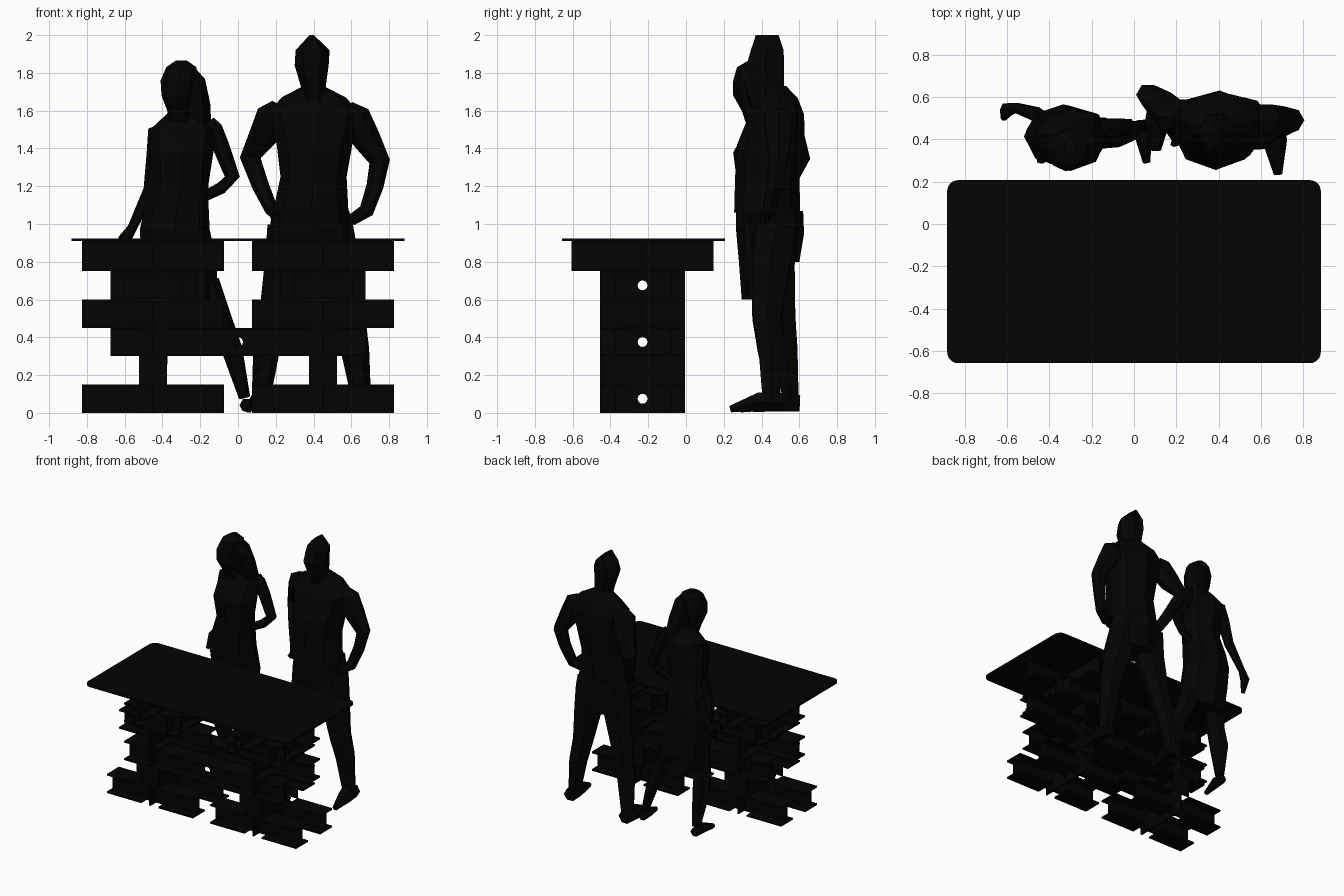
import bpy, bmesh, math
from mathutils import Vector

if "Cube" in bpy.data.objects:
    bpy.data.objects.remove(bpy.data.objects["Cube"])

black = bpy.data.materials.new("black")
black.diffuse_color = (0.001, 0.001, 0.001, 1)
black.use_nodes = True
black.node_tree.nodes["Principled BSDF"].inputs["Base Color"].default_value = black.diffuse_color


def finish(bm, name):
    bmesh.ops.recalc_face_normals(bm, faces=bm.faces[:])
    me = bpy.data.meshes.new(name)
    bm.to_mesh(me)
    bm.free()
    me.materials.append(black)
    ob = bpy.data.objects.new(name, me)
    bpy.context.collection.objects.link(ob)
    return ob


def box(bm, x0, x1, y0, y1, z0, z1):
    v = [bm.verts.new((x, y, z)) for z in (z0, z1)
         for x, y in ((x0, y0), (x1, y0), (x1, y1), (x0, y1))]
    for f in ((3, 2, 1, 0), (4, 5, 6, 7), (0, 1, 5, 4), (1, 2, 6, 5), (2, 3, 7, 6), (3, 0, 4, 7)):
        bm.faces.new([v[i] for i in f])


def plate(bm, to3d, a0, a1, z0, z1, hole=None):
    """Thin upright web, optionally with a round hole; to3d maps (a, z, depth) to space."""
    loops = [[(a0, z0), (a1, z0), (a1, z1), (a0, z1)]]
    if hole is not None:
        zc = (z0 + z1) / 2
        loops.append([(hole + .026 * math.cos(i * math.pi / 8),
                       zc + .026 * math.sin(i * math.pi / 8)) for i in range(16)])
    edges = []
    for lp in loops:
        vs = [bm.verts.new(to3d(a, z, -T / 2)) for a, z in lp]
        edges += [bm.edges.new((vs[i], vs[i - 1])) for i in range(len(vs))]
    res = bmesh.ops.triangle_fill(bm, edges=edges, use_beauty=True)
    faces = [g for g in res["geom"] if isinstance(g, bmesh.types.BMFace)]
    ext = bmesh.ops.extrude_face_region(bm, geom=faces, use_keep_orig=True)
    off = Vector(to3d(0, 0, T)) - Vector(to3d(0, 0, 0))
    bmesh.ops.translate(bm, vec=off, verts=[g for g in ext["geom"] if isinstance(g, bmesh.types.BMVert)])


T, W, YC = .012, .075, -.23      # plate thickness, half flange, stack centre in y


def x_beam(bm, x0, x1, y, z0, z1, hole=None, flange=True):
    plate(bm, lambda a, z, d: (a, y + d, z), x0, x1, z0, z1, hole)
    if flange:
        box(bm, x0, x1, y - W, y + W, z0, z0 + T)
        box(bm, x0, x1, y - W, y + W, z1 - T, z1)


def y_beam(bm, x, half, z0, z1, hole=None, flange=True):
    plate(bm, lambda a, z, d: (x + d, a, z), YC - half, YC + half, z0, z1, hole)
    if flange:
        box(bm, x - W, x + W, YC - half, YC + half, z0, z0 + T)
        box(bm, x - W, x + W, YC - half, YC + half, z1 - T, z1)


# table top with rounded corners
bm = bmesh.new()
pts = []
for cx, cy, a0 in ((.83, .155, 0), (-.83, .155, 90), (-.83, -.605, 180), (.83, -.605, 270)):
    for i in range(7):
        a = math.radians(a0 + i * 15)
        pts.append((cx + .052 * math.cos(a), cy + .052 * math.sin(a)))
f = bm.faces.new([bm.verts.new((x, y, .909)) for x, y in pts])
ext = bmesh.ops.extrude_face_region(bm, geom=[f], use_keep_orig=True)
bmesh.ops.translate(bm, vec=(0, 0, .015), verts=[g for g in ext["geom"] if isinstance(g, bmesh.types.BMVert)])
finish(bm, "table_top")

# two stacks of crossed beams
rows = (YC - .15, YC + .15)
for side, c in (("left", -.45), ("right", .45)):
    bm = bmesh.new()
    for y in rows:
        # foot layer: short beams on both sides of a recessed core
        x_beam(bm, c - .375, c - .075, y, 0, .15)
        x_beam(bm, c + .075, c + .375, y, 0, .15)
        x_beam(bm, c - .075, c + .075, y, 0, .15, flange=False)
        x_beam(bm, c - .225, c + .225, y, .60, .75)
    y_beam(bm, c, .225, 0, .15, YC, flange=False)
    # upright core piece
    y_beam(bm, c, .225, .15, .30, flange=False)
    for y in (YC - .225 + T / 2, YC + .225 - T / 2):
        x_beam(bm, c - .075, c + .075, y, .15, .30, flange=False)
    y_beam(bm, c, .225, .30, .45, YC)
    # crosses in the fourth and top layers
    x_beam(bm, c - .375, c + .375, YC, .45, .60)
    y_beam(bm, c, .225, .45, .60)
    x_beam(bm, c - .375, c + .375, YC, .75, .909)
    y_beam(bm, c, .375, .75, .909)
    for dx in (-.15, .15):
        y_beam(bm, c + dx, .225, .60, .75, YC)
    finish(bm, side + "_beam_stack")

# long beams bridging both stacks
bm = bmesh.new()
for y in rows:
    x_beam(bm, -.675, .675, y, .30, .45, 0)
finish(bm, "bridge_beams")


def skin(name, rings):
    bm = bmesh.new()
    vs = [[bm.verts.new(p) for p in r] for r in rings]
    n = len(vs[0])
    for a, b in zip(vs, vs[1:]):
        for i in range(n):
            bm.faces.new((a[i - 1], a[i], b[i], b[i - 1]))
    bm.faces.new(vs[0])
    bm.faces.new(vs[-1])
    return finish(bm, name)


def body(name, secs, n=8):
    """Loft of level ellipses (x, y, z, rx, ry)."""
    skin(name, [[(x + rx * math.cos(k * math.tau / n), y + ry * math.sin(k * math.tau / n), z)
                 for k in range(n)] for x, y, z, rx, ry in secs])


def limb(name, pts, n=6):
    """Tapered tube through (x, y, z, r)."""
    P = [Vector(p[:3]) for p in pts]
    rings = []
    for i, p in enumerate(P):
        t = (P[min(i + 1, len(P) - 1)] - P[max(i - 1, 0)]).normalized()
        u = t.cross(Vector((0, 0, 1)) if abs(t.y) > .8 else Vector((0, 1, 0))).normalized()
        v = t.cross(u)
        r = pts[i][3]
        rings.append([p + r * (u * math.cos(k * math.tau / n) + v * math.sin(k * math.tau / n))
                      for k in range(n)])
    skin(name, rings)


# standing man, hands on hips
body("man_head", [(.40, .45, 1.64, .065, .065), (.40, .44, 1.71, .062, .09), (.39, .42, 1.84, .09, .115),
                  (.395, .43, 1.92, .09, .10), (.39, .43, 2.0, .012, .07)], 6)
body("man_shirt", [(.385, .43, 1.06, .20, .175), (.40, .43, 1.25, .175, .17), (.405, .45, 1.42, .20, .18),
                   (.405, .48, 1.58, .25, .145), (.40, .49, 1.67, .17, .10), (.40, .47, 1.73, .055, .06)])
body("man_pelvis", [(.385, .47, 1.07, .205, .15), (.385, .48, .95, .22, .145), (.39, .48, .80, .17, .12)])
limb("man_left_leg", [(.28, .48, .98, .125), (.25, .48, .78, .11), (.19, .51, .50, .08),
                      (.15, .53, .33, .07), (.12, .555, .06, .048)])
limb("man_right_leg", [(.49, .48, .98, .12), (.53, .45, .78, .115), (.59, .43, .50, .085),
                       (.62, .45, .33, .075), (.655, .45, .06, .05)])
limb("man_left_foot", [(.12, .60, .05, .05), (.11, .48, .058, .058), (.10, .35, .028, .028)])
limb("man_right_foot", [(.655, .51, .05, .05), (.665, .39, .058, .058), (.68, .235, .02, .02)])
limb("man_left_arm", [(.22, .50, 1.62, .05), (.18, .51, 1.57, .085), (.13, .56, 1.46, .075),
                      (.065, .61, 1.35, .055), (.12, .53, 1.20, .045), (.18, .45, 1.07, .035),
                      (.20, .38, 1.03, .03)])
limb("man_right_arm", [(.57, .49, 1.61, .05), (.62, .49, 1.56, .085), (.68, .49, 1.45, .075),
                       (.75, .49, 1.33, .055), (.725, .47, 1.20, .045), (.68, .44, 1.07, .04),
                       (.60, .40, 1.02, .03)])

# standing woman in a dress
body("woman_head", [(-.31, .37, 1.54, .05, .055), (-.32, .355, 1.60, .055, .06), (-.325, .34, 1.68, .08, .09),
                    (-.315, .35, 1.76, .095, .10), (-.30, .36, 1.83, .08, .09), (-.30, .37, 1.865, .03, .04)])
limb("woman_hair", [(-.29, .37, 1.81, .06), (-.255, .385, 1.74, .085), (-.225, .42, 1.62, .08),
                    (-.20, .46, 1.50, .06), (-.19, .50, 1.40, .02)])
body("woman_dress", [(-.30, .42, .60, .185, .125), (-.31, .42, .80, .20, .14), (-.335, .415, .97, .185, .15),
                     (-.325, .41, 1.08, .17, .145), (-.30, .40, 1.22, .145, .13), (-.30, .40, 1.38, .17, .15),
                     (-.29, .43, 1.50, .175, .11), (-.30, .42, 1.57, .09, .07), (-.31, .40, 1.60, .05, .055)])
limb("woman_left_leg", [(-.41, .42, .66, .085), (-.43, .41, .50, .068), (-.44, .44, .33, .07),
                        (-.42, .47, .08, .035)])
limb("woman_left_foot", [(-.42, .50, .037, .033), (-.43, .41, .048, .04), (-.44, .29, .018, .018)])
limb("woman_right_leg", [(-.18, .43, .68, .085), (-.10, .42, .50, .066), (-.03, .44, .33, .055),
                         (.035, .46, .08, .03)])
limb("woman_right_foot", [(.04, .49, .035, .03), (.045, .40, .042, .037), (.06, .29, .018, .018)])
limb("woman_left_arm", [(-.425, .45, 1.50, .05), (-.44, .49, 1.36, .045), (-.465, .52, 1.18, .036),
                        (-.56, .55, .98, .025), (-.60, .54, .92, .035), (-.615, .50, .83, .015)])
limb("woman_right_arm", [(-.16, .45, 1.54, .04), (-.13, .45, 1.50, .05), (-.09, .46, 1.41, .045),
                         (-.03, .46, 1.25, .04), (-.09, .44, 1.19, .032), (-.17, .42, 1.15, .028)])
